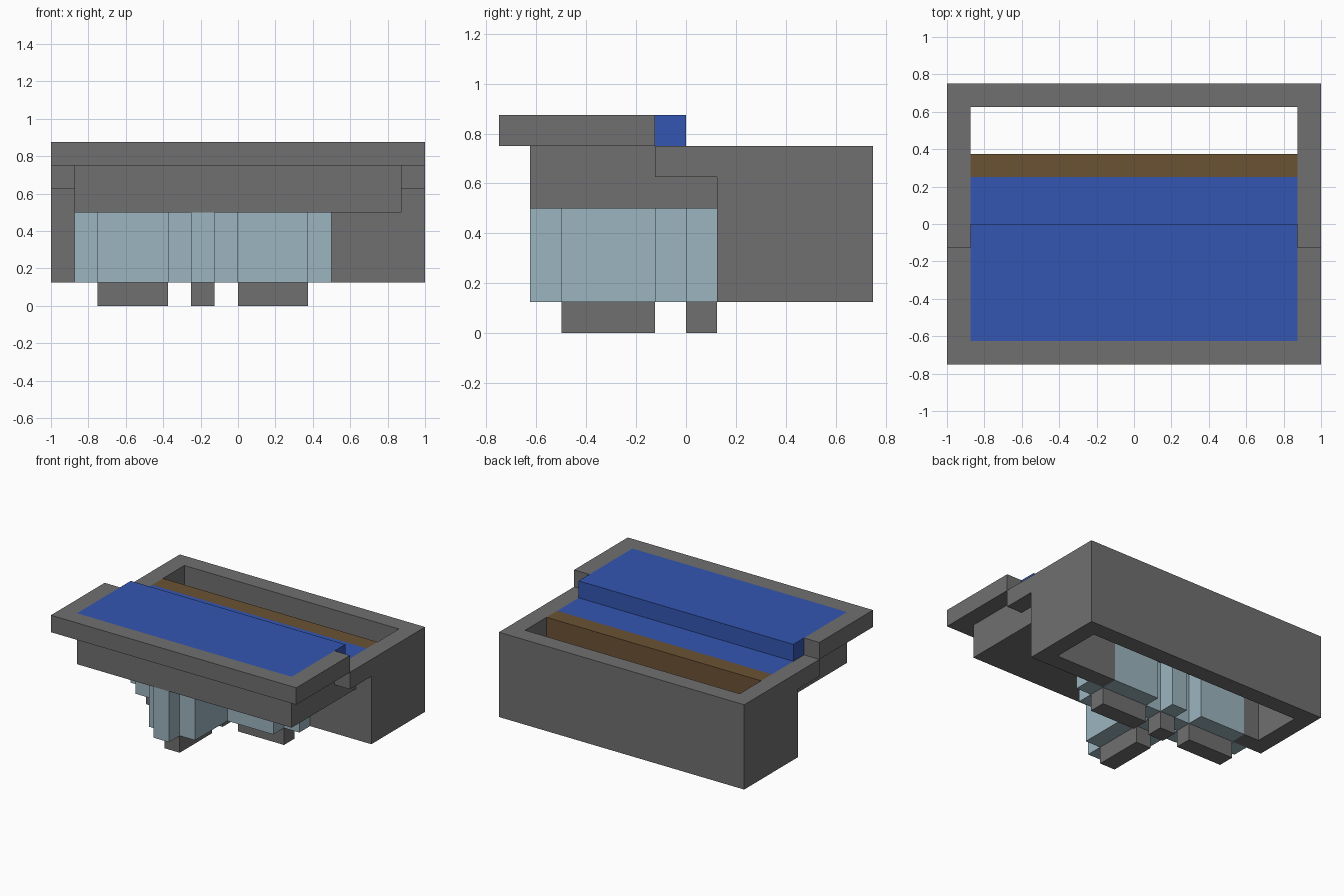
import bpy, bmesh
from mathutils import Vector

U = 0.125  # grid unit

cube = bpy.data.objects.get("Cube")
if cube:
    bpy.data.objects.remove(cube, do_unlink=True)


def make_material(name, rgb):
    mat = bpy.data.materials.new(name)
    mat.use_nodes = True
    mat.diffuse_color = (*rgb, 1)
    mat.node_tree.nodes["Principled BSDF"].inputs["Base Color"].default_value = (*rgb, 1)
    return mat


grey = make_material("stone grey", (0.162, 0.162, 0.162))
blue = make_material("deep blue", (0.034, 0.093, 0.445))
brown = make_material("earth brown", (0.147, 0.084, 0.034))
pale = make_material("pale blue", (0.33, 0.46, 0.52))


def prism(name, mat, outline, low, high, axis="z"):
    """Extrude an outline along z (points are x, y) or along x (points are y, z)."""
    bm = bmesh.new()
    place = (lambda a, b: (a, b, low)) if axis == "z" else (lambda a, b: (low, a, b))
    face = bm.faces.new([bm.verts.new(Vector(place(a, b)) * U) for a, b in outline])
    moved = bmesh.ops.extrude_face_region(bm, geom=[face])["geom"]
    step = (high - low) * U
    offset = Vector((0, 0, step)) if axis == "z" else Vector((step, 0, 0))
    bmesh.ops.translate(bm, vec=offset, verts=[v for v in moved if isinstance(v, bmesh.types.BMVert)])
    bmesh.ops.recalc_face_normals(bm, faces=bm.faces)
    mesh = bpy.data.meshes.new(name)
    bm.to_mesh(mesh)
    bm.free()
    mesh.materials.append(mat)
    obj = bpy.data.objects.new(name, mesh)
    bpy.context.collection.objects.link(obj)
    return obj


def box(name, mat, x, y, z):
    outline = [(x[0], y[0]), (x[1], y[0]), (x[1], y[1]), (x[0], y[1])]
    return prism(name, mat, outline, *z)


# Basin walls: stepped sides and a plain back
side_profile = [(-1, 5), (1, 5), (1, 1), (6, 1), (6, 6), (-1, 6)]
prism("right_wall", grey, side_profile, -8, -7, "x")
prism("left_wall", grey, side_profile, 7, 8, "x")
box("back_wall", grey, (-7, 7), (5, 6), (1, 6))

# Inner wall beside the supports
box("inner_wall_left", grey, (3, 7), (1, 2), (1, 4))
box("inner_wall_right", grey, (-7, -6), (1, 2), (1, 4))

# Middle body with its lower panel and rear strip
body_profile = [(-5, 4), (2, 4), (2, 5), (0, 5), (0, 6), (-5, 6)]
prism("middle_body", grey, body_profile, -7, 7, "x")
box("lower_panel", blue, (-7, 7), (0, 2), (5, 6))
box("rear_strip", brown, (-7, 7), (2, 3), (4, 6))

# Front lip wraps three sides of the raised panel
lip_outline = [(-8, -6), (8, -6), (8, -1), (7, -1), (7, -5), (-7, -5), (-7, -1), (-8, -1)]
prism("front_lip", grey, lip_outline, 6, 7)
box("raised_panel", blue, (-7, 7), (-5, 0), (6, 7))

# Supports: a grey post with a pale slab on each of its sides
posts = {
    "right": ((-6, -3), (0, 1)),
    "left": ((0, 3), (0, 1)),
    "front": ((-2, -1), (-4, -1)),
    "centre": ((-2, -1), (0, 1)),
}
built = set()
for label, (x, y) in posts.items():
    box(label + "_post", grey, x, y, (0, 4))
    slabs = {
        "right": ((x[0] - 1, x[0]), y),
        "left": ((x[1], x[1] + 1), y),
        "front": (x, (y[0] - 1, y[0])),
        "back": (x, (y[1], y[1] + 1)),
    }
    for side, footprint in slabs.items():
        if footprint not in built:  # neighbouring posts share a slab
            built.add(footprint)
            box(f"{label}_post_{side}_slab", pale, *footprint, (1, 4))
